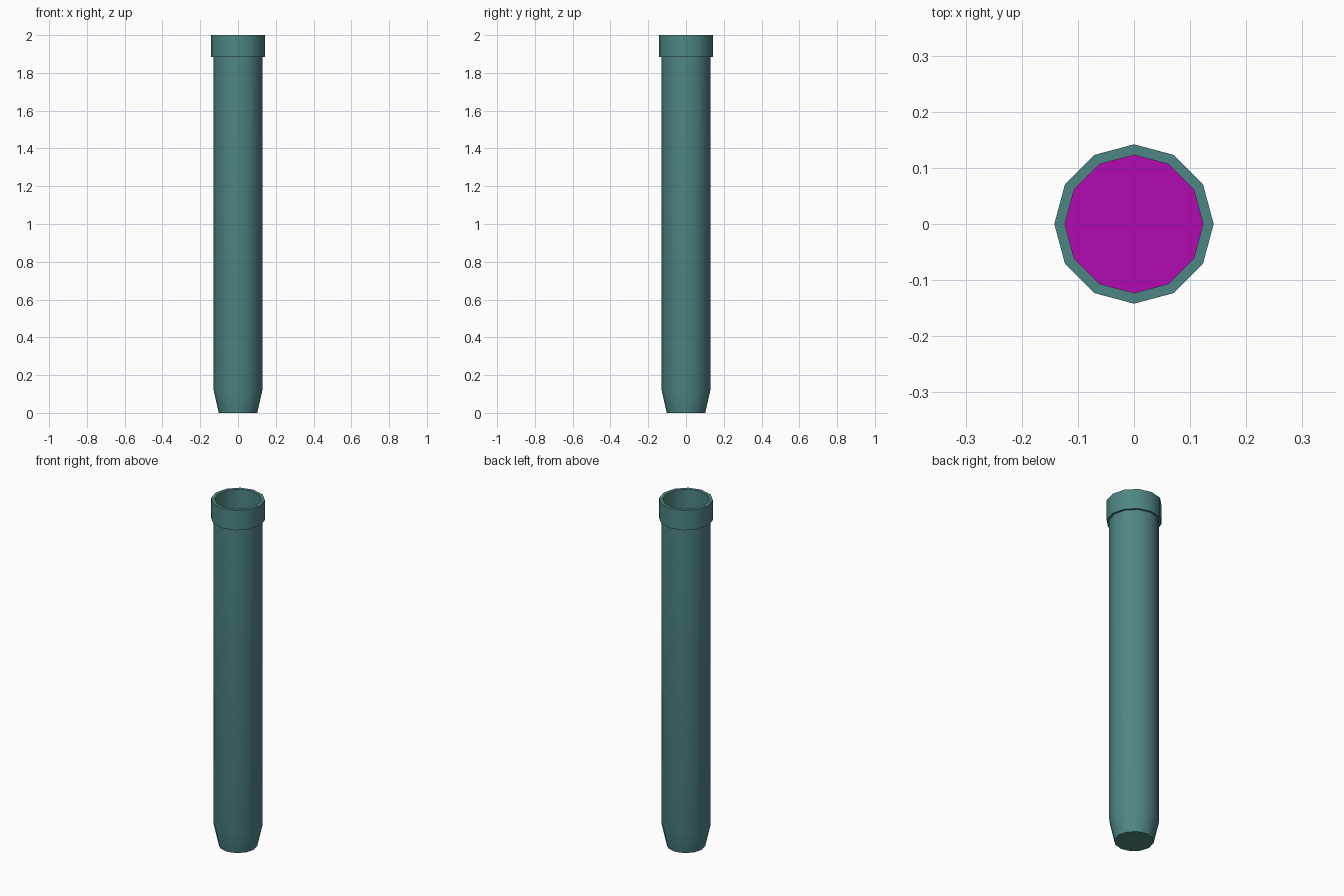
import bpy, bmesh, math

if "Cube" in bpy.data.objects:
    bpy.data.objects.remove(bpy.data.objects["Cube"])

SIDES = 12


def material(name, rgb):
    m = bpy.data.materials.new(name)
    m.diffuse_color = (*rgb, 1)
    m.use_nodes = True
    m.node_tree.nodes["Principled BSDF"].inputs["Base Color"].default_value = m.diffuse_color
    return m


def lathe(name, profile, mat, closed=False, cap_first=False, cap_last=False):
    """Revolve (radius, z) points around z into a 12-sided shell."""
    bm = bmesh.new()
    rings = [[bm.verts.new((r * math.cos(2 * math.pi * i / SIDES),
                            r * math.sin(2 * math.pi * i / SIDES), z))
              for i in range(SIDES)] for r, z in profile]
    pairs = list(zip(rings, rings[1:]))
    if closed:
        pairs.append((rings[-1], rings[0]))
    for a, b in pairs:
        for i in range(SIDES):
            j = (i + 1) % SIDES
            bm.faces.new((a[i], a[j], b[j], b[i]))
    if cap_first:
        bm.faces.new(rings[0][::-1])
    if cap_last:
        bm.faces.new(rings[-1])
    mesh = bpy.data.meshes.new(name)
    bm.to_mesh(mesh)
    bm.free()
    mesh.materials.append(mat)
    obj = bpy.data.objects.new(name, mesh)
    bpy.context.collection.objects.link(obj)
    bpy.ops.object.select_all(action='DESELECT')
    obj.select_set(True)
    bpy.context.view_layer.objects.active = obj
    bpy.ops.object.shade_smooth_by_angle(angle=math.radians(35))
    return obj


glass = material("teal_glass", (0.075, 0.24, 0.23))
fluid = material("magenta_fluid", (0.45, 0.003, 0.45))

# Hollow tube: tapered foot, straight wall, stepped collar, inner wall
lathe("tube", [(0.102, 0), (0.13, 0.125), (0.13, 1.885), (0.142, 1.885),
               (0.142, 2.0), (0.123, 2.0), (0.123, 1.6)],
      glass, cap_first=True)

# Liquid surface inside the tube
lathe("liquid", [(0.095, 0.02), (0.123, 0.13), (0.123, 1.6)], fluid,
      cap_first=True, cap_last=True)
